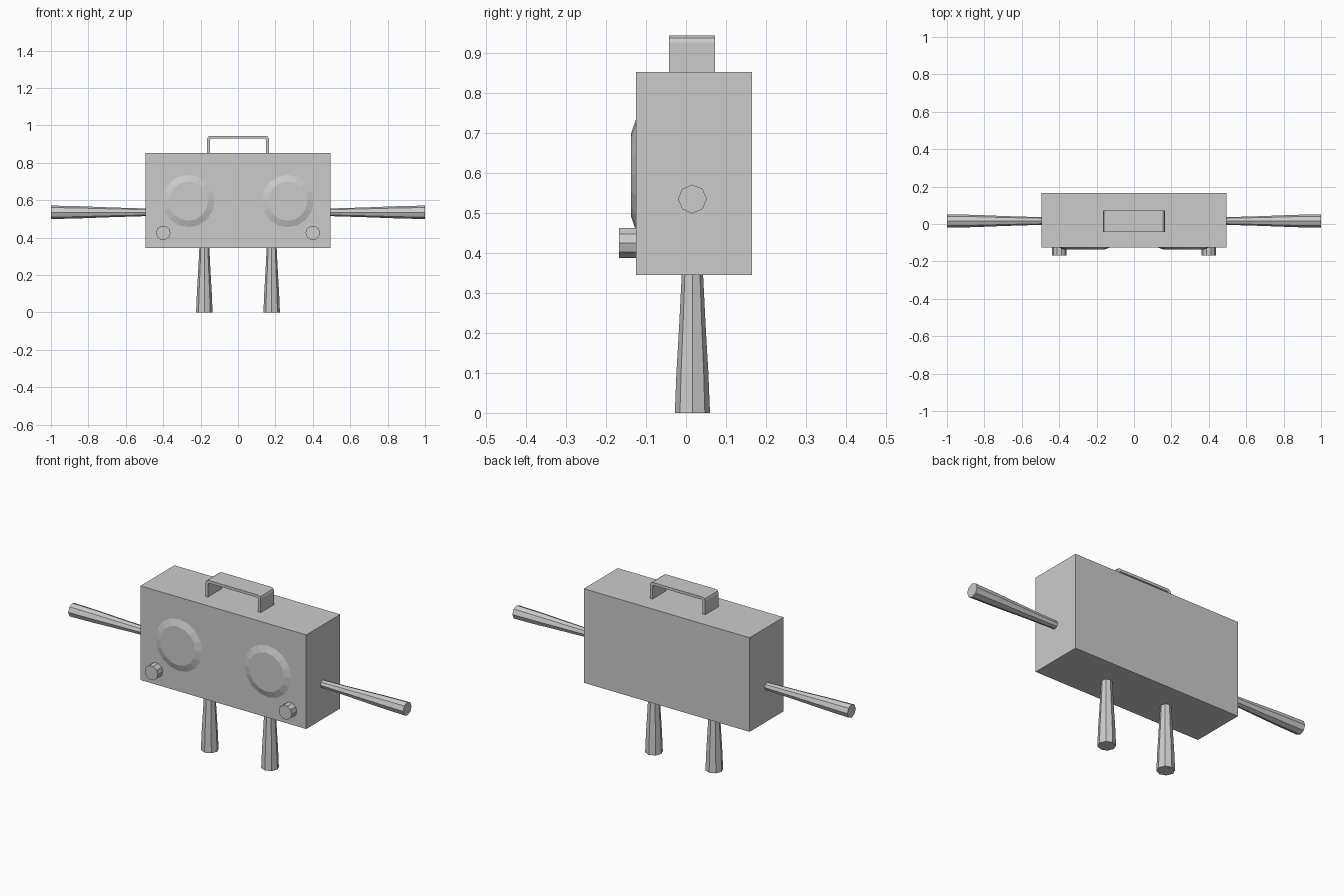
import bpy
import bmesh
from math import cos, sin, tau
from mathutils import Matrix, Vector

cube = bpy.data.objects.get("Cube")
if cube:
    bpy.data.objects.remove(cube, do_unlink=True)

grey = bpy.data.materials.new("light_grey")
grey.use_nodes = True
COLOUR = (0.6, 0.6, 0.6, 1)
grey.diffuse_color = COLOUR
grey.node_tree.nodes["Principled BSDF"].inputs["Base Color"].default_value = COLOUR


def make_object(name, bm):
    bmesh.ops.recalc_face_normals(bm, faces=bm.faces)
    mesh = bpy.data.meshes.new(name)
    bm.to_mesh(mesh)
    bm.free()
    mesh.materials.append(grey)
    obj = bpy.data.objects.new(name, mesh)
    bpy.context.collection.objects.link(obj)
    return obj


def turned(name, origin, direction, profile, sides):
    """Capped lathe: profile holds (distance along direction, radius)."""
    bm = bmesh.new()
    rings = []
    axis = Vector(direction)
    u = Vector((0, 1, 0)) if abs(axis.y) < 0.5 else Vector((1, 0, 0))
    v = axis.cross(u)
    for dist, radius in profile:
        rings.append([bm.verts.new(Vector(origin) + axis * dist
                      + radius * (u * cos(tau * i / sides) + v * sin(tau * i / sides)))
                      for i in range(sides)])
    for a, b in zip(rings, rings[1:]):
        for i in range(sides):
            j = (i + 1) % sides
            bm.faces.new((a[i], a[j], b[j], b[i]))
    bm.faces.new(rings[0])
    bm.faces.new(rings[-1])
    return make_object(name, bm)


# Box body
bm = bmesh.new()
bmesh.ops.create_cube(bm, size=1, matrix=Matrix.Translation((0, 0.02, 0.599))
                      @ Matrix.Diagonal((0.99, 0.29, 0.508, 1)))
make_object("body", bm)

# Carrying handle: arch outline swept across its depth
half = [(0.165, 0.85), (0.165, 0.927), (0.161, 0.938), (0.15, 0.944)]
inner = [(0.15, 0.85), (0.15, 0.922), (0.143, 0.929)]
outline = (half + [(-x, z) for x, z in reversed(half)]
           + [(-x, z) for x, z in inner] + inner[::-1])
bm = bmesh.new()
face = bm.faces.new([bm.verts.new((x, -0.042, z)) for x, z in outline])
swept = bmesh.ops.extrude_face_region(bm, geom=[face])["geom"]
bmesh.ops.translate(bm, vec=(0, 0.114, 0),
                    verts=[g for g in swept if isinstance(g, bmesh.types.BMVert)])
make_object("handle", bm)

# Paired limbs, speakers and knobs
for side, s in (("left", 1), ("right", -1)):
    turned(side + "_leg", (s * 0.18, 0.016, 0), (0, 0, 1),
           [(0, 0.044), (0.1, 0.04), (0.22, 0.033), (0.36, 0.026)], 8)
    turned(side + "_arm", (s * 0.48, 0.016, 0.535), (s, 0, 0),
           [(0, 0.02), (0.2, 0.026), (0.38, 0.033), (0.52, 0.036)], 8)
    turned(side + "_speaker", (s * 0.265, -0.12, 0.595), (0, -1, 0),
           [(0, 0.14), (0.005, 0.14), (0.017, 0.105)], 16)
    turned(side + "_knob", (s * 0.4, -0.12, 0.425), (0, -1, 0),
           [(0, 0.039), (0.048, 0.039)], 10)
